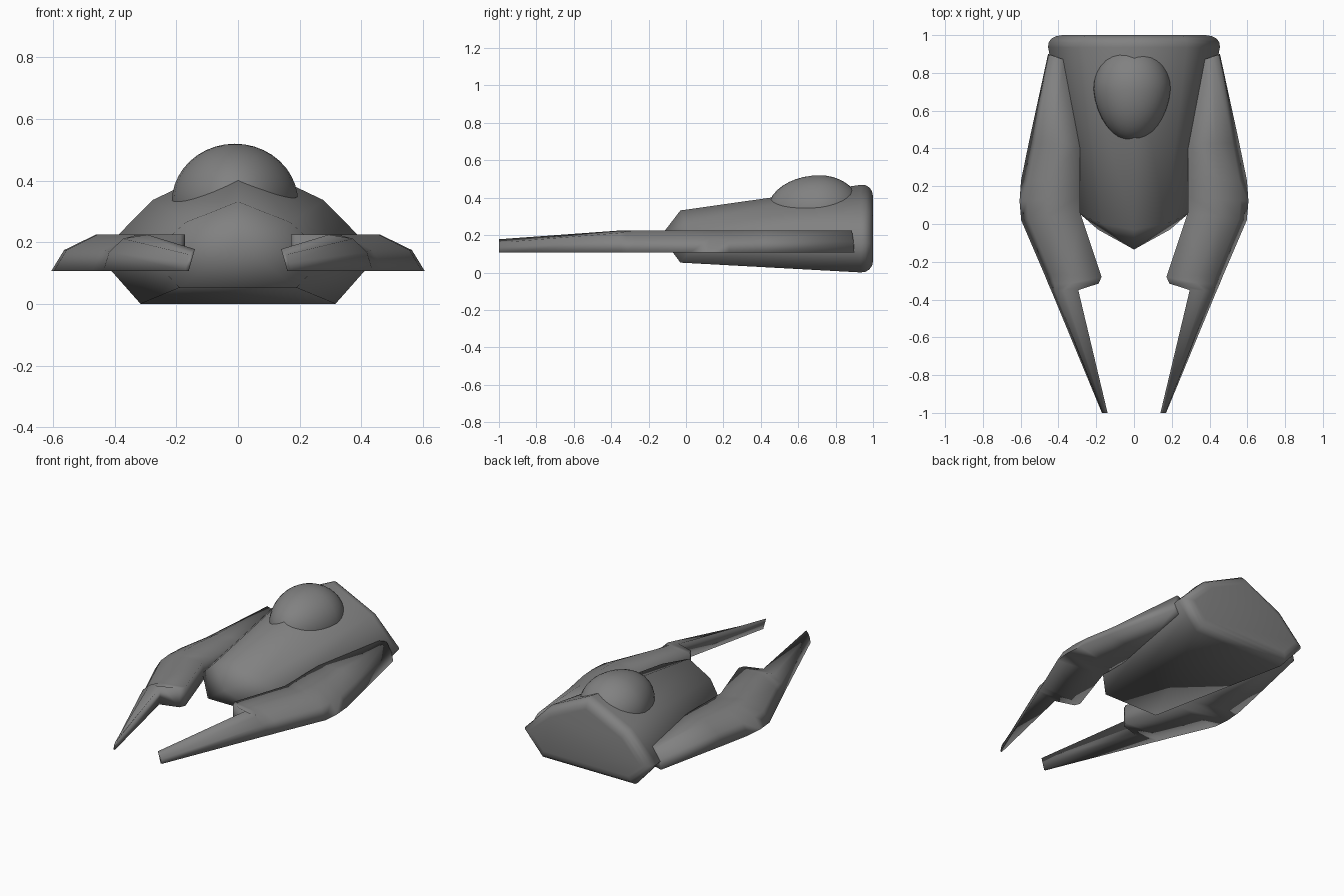
import bpy, bmesh, math

if "Cube" in bpy.data.objects:
    bpy.data.objects.remove(bpy.data.objects["Cube"])

grey = bpy.data.materials.new("dark_grey")
grey.diffuse_color = (.22, .22, .22, 1)
grey.use_nodes = True
grey.node_tree.nodes["Principled BSDF"].inputs["Base Color"].default_value = grey.diffuse_color


def finish(name, bm, angle):
    bmesh.ops.recalc_face_normals(bm, faces=bm.faces)
    me = bpy.data.meshes.new(name)
    bm.to_mesh(me)
    bm.free()
    me.materials.append(grey)
    ob = bpy.data.objects.new(name, me)
    bpy.context.collection.objects.link(ob)
    bpy.ops.object.select_all(action='DESELECT')
    ob.select_set(True)
    bpy.context.view_layer.objects.active = ob
    bpy.ops.object.shade_smooth_by_angle(angle=math.radians(angle))
    return ob


def loft(bm, rings):
    vs = [[bm.verts.new(p) for p in r] for r in rings]
    n = len(vs[0])
    for a, b in zip(vs, vs[1:]):
        for i in range(n):
            j = (i + 1) % n
            bm.faces.new((a[i], a[j], b[j], b[i]))
    return vs


def ring_edges(bm, ring):
    n = len(ring)
    return [bm.edges.get((ring[i], ring[(i + 1) % n])) for i in range(n)]


def symmetric(half):
    # first point lies on the centre line, the rest get mirrored
    return half + [(-x, y, z) for x, y, z in reversed(half[1:])]


# hull: tapered faceted body with a pointed nose and rounded rear edge
bm = bmesh.new()
rear = symmetric([(0, 1, .478), (.285, 1, .342), (.467, 1, .157), (.325, 1, -.003)])
front = symmetric([(0, -.03, .332), (.17, 0, .265), (.288, .055, .157), (.19, -.03, .053)])
rv, fv = loft(bm, [rear, front])
bm.faces.new(rv)
tip = bm.verts.new((0, -.135, .195))
for i in range(7):
    bm.faces.new((fv[i], fv[(i + 1) % 7], tip))
bmesh.ops.bevel(bm, geom=ring_edges(bm, rv), offset=.065, offset_type='OFFSET',
                segments=4, profile=.5, affect='EDGES', clamp_overlap=True)
finish("hull", bm, 120)

# canopy: egg sunk into the hull, longer towards the nose
bm = bmesh.new()
bmesh.ops.create_uvsphere(bm, u_segments=32, v_segments=20, radius=1)
for v in bm.verts:
    x, y, z = v.co
    v.co = (x * .205 * (1 + .1 * min(y, 0)) - .01, .715 + y * (.28 if y < 0 else .225), z * .19 + .33)
finish("canopy", bm, 60)

# side arms: inner xy, outer xy, heights of inner top, ridge and shoulder, inset of inner bottom
stations = [
    (.37, .87, .455, .90, .225, .225, .165, 0),
    (.285, .42, .557, .43, .225, .225, .175, 0),
    (.285, .24, .598, .23, .225, .225, .175, 0),
    (.285, .15, .606, .12, .225, .225, .175, 0),
    (.285, .06, .597, .02, .225, .225, .175, 0),
    (.172, -.28, .475, -.265, .225, .225, .175, 0),
    (.187, -.315, .455, -.315, .225, .222, .173, 0),
    (.295, -.35, .437, -.355, .225, .212, .168, .01),
    (.14, -1, .17, -1, .178, .16, .135, .02),
]
bm = bmesh.new()
rings = []
for ix, iy, ox, oy, zi, zr, zs, inset in stations:
    def at(t, z):
        return (ix + (ox - ix) * t, iy + (oy - iy) * t, z)
    rings.append([(ix + inset, iy, .107), at(0, zi), at(.55, zr), at(.87, zs), at(1, .107)])
vs = loft(bm, rings)
bm.faces.new(vs[0])
bm.faces.new(vs[-1])
arms = finish("side_arms", bm, 120)
arms.modifiers.new("mirror", 'MIRROR').use_axis[0] = True
